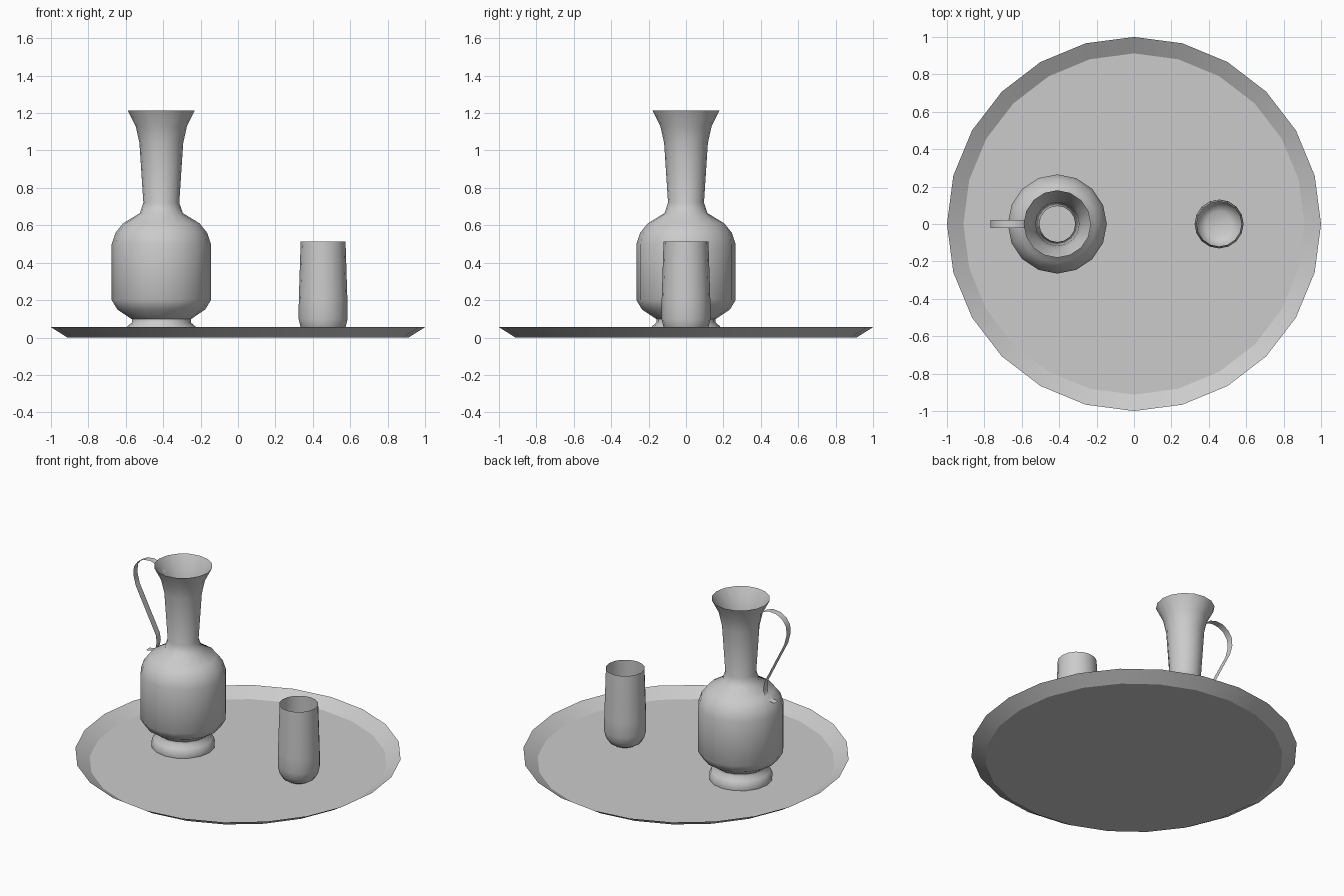
import bpy
import bmesh
from math import cos, sin, pi, radians
from mathutils import Vector

cube = bpy.data.objects.get("Cube")
if cube:
    bpy.data.objects.remove(cube)

GREY = (0.6, 0.6, 0.6, 1)
mat = bpy.data.materials.new("plain grey")
mat.use_nodes = True
mat.diffuse_color = GREY
mat.node_tree.nodes["Principled BSDF"].inputs["Base Color"].default_value = GREY


def finish(name, bm, angle):
    mesh = bpy.data.meshes.new(name)
    bm.to_mesh(mesh)
    bm.free()
    mesh.materials.append(mat)
    obj = bpy.data.objects.new(name, mesh)
    bpy.context.collection.objects.link(obj)
    bpy.ops.object.select_all(action='DESELECT')
    obj.select_set(True)
    bpy.context.view_layer.objects.active = obj
    bpy.ops.object.shade_smooth_by_angle(angle=radians(angle))
    return obj


def lathe(name, profile, sides, x=0, angle=50):
    """Open vessel turned from (radius, height) points, with a flat base."""
    bm = bmesh.new()
    rings = [[bm.verts.new((x + r * cos(2 * pi * i / sides), r * sin(2 * pi * i / sides), z))
              for i in range(sides)] for r, z in profile]
    bm.faces.new(rings[0][::-1])
    for low, high in zip(rings, rings[1:]):
        for i in range(sides):
            j = (i + 1) % sides
            bm.faces.new((low[i], low[j], high[j], high[i]))
    return finish(name, bm, angle)


def strap(name, path, width):
    """Thin flat band following (x, z) points."""
    bm = bmesh.new()
    pairs = [[bm.verts.new(Vector((x, y, z))) for y in (-width / 2, width / 2)]
             for x, z in path]
    for a, b in zip(pairs, pairs[1:]):
        bm.faces.new((a[0], a[1], b[1], b[0]))
    return finish(name, bm, 60)


# Shallow round tray with a sloping rim
lathe("tray", [(0.912, 0), (1.0, 0.055)], 24, angle=25)

# Jug: flared foot, barrel body, slim neck and wide mouth
lathe("jug", [(0.195, 0.003), (0.197, 0.025), (0.182, 0.06), (0.158, 0.08),
              (0.158, 0.098), (0.235, 0.15), (0.265, 0.2), (0.265, 0.5),
              (0.245, 0.56), (0.205, 0.61), (0.115, 0.665), (0.096, 0.72),
              (0.117, 1.04), (0.137, 1.13), (0.18, 1.215)], 16, x=-0.41)

# Strap handle, from the neck round to a small curl on the shoulder
strap("jug_handle", [(-0.525, 1.03), (-0.535, 1.09), (-0.55, 1.145), (-0.59, 1.18),
                     (-0.64, 1.195), (-0.69, 1.19), (-0.735, 1.165), (-0.763, 1.125),
                     (-0.768, 1.07), (-0.75, 1.0), (-0.6, 0.705), (-0.593, 0.66),
                     (-0.6, 0.62), (-0.63, 0.59), (-0.675, 0.583)], 0.044)

# Tumbler with a rounded base
lathe("tumbler", [(0.07, 0.003), (0.1, 0.022), (0.12, 0.055), (0.131, 0.1),
                  (0.13, 0.2), (0.12, 0.513)], 16, x=0.455)
